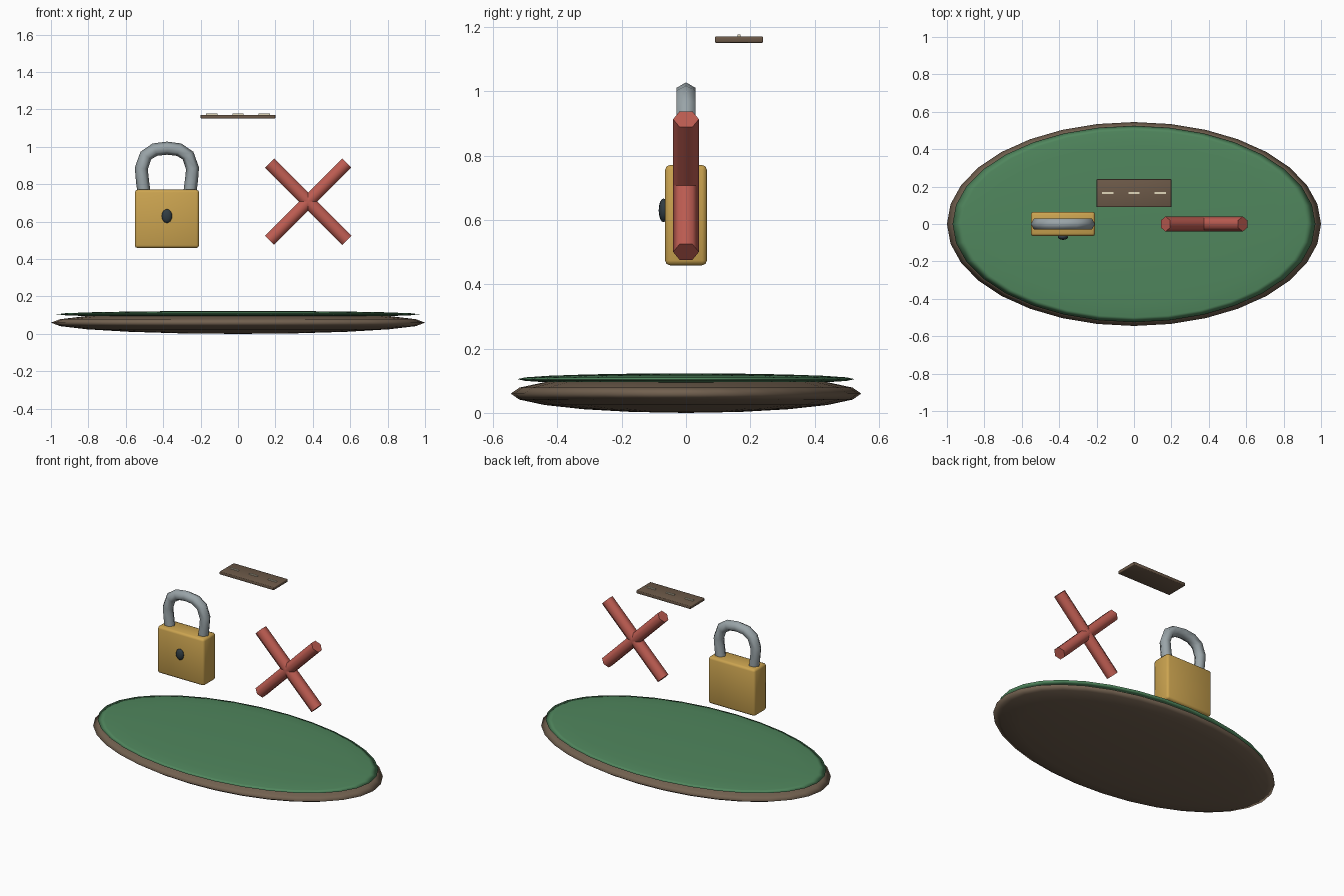
import bpy, bmesh, math
from mathutils import Vector, Matrix

if "Cube" in bpy.data.objects:
    bpy.data.objects.remove(bpy.data.objects["Cube"])


def material(name, rgb):
    m = bpy.data.materials.new(name)
    m.diffuse_color = (*rgb, 1)
    m.use_nodes = True
    m.node_tree.nodes["Principled BSDF"].inputs["Base Color"].default_value = m.diffuse_color
    return m


EARTH = material("earth", (0.17, 0.12, 0.08))
GRASS = material("grass", (0.08, 0.24, 0.11))
BRASS = material("brass", (0.60, 0.37, 0.08))
STEEL = material("steel", (0.32, 0.37, 0.39))
DARK = material("dark", (0.03, 0.045, 0.055))
RED = material("red", (0.52, 0.11, 0.085))
WOOD = material("wood", (0.15, 0.10, 0.065))
CREAM = material("cream", (0.75, 0.68, 0.50))


def finish(bm, name, mat, angle=30):
    bmesh.ops.recalc_face_normals(bm, faces=bm.faces)
    me = bpy.data.meshes.new(name)
    bm.to_mesh(me)
    bm.free()
    me.materials.append(mat)
    for p in me.polygons:
        p.use_smooth = True
    me.set_sharp_from_angle(angle=math.radians(angle))
    ob = bpy.data.objects.new(name, me)
    bpy.context.collection.objects.link(ob)
    return ob


def ellipsoid(name, loc, half, mat, seg, rings):
    bm = bmesh.new()
    bmesh.ops.create_uvsphere(
        bm, u_segments=seg, v_segments=rings, radius=1,
        matrix=Matrix.Translation(loc) @ Matrix.Diagonal((*half, 1)))
    return finish(bm, name, mat, 180)


def box(name, loc, half, mat, bevel=0.0):
    bm = bmesh.new()
    bmesh.ops.create_cube(
        bm, size=2, matrix=Matrix.Translation(loc) @ Matrix.Diagonal((*half, 1)))
    if bevel:
        bmesh.ops.bevel(bm, geom=bm.edges[:], offset=bevel, segments=2,
                        profile=0.5, affect='EDGES')
    return finish(bm, name, mat, 50)


def tube(name, points, radius, mat, start=0.0, sides=6):
    """Six-sided rod along a path in the XZ plane."""
    bm = bmesh.new()
    pts = [Vector((x, 0, z)) for x, z in points]
    rings = []
    for i, p in enumerate(pts):
        t = (pts[min(i + 1, len(pts) - 1)] - pts[max(i - 1, 0)]).normalized()
        n = Vector((-t.z, 0, t.x))
        ring = []
        for k in range(sides):
            a = start + math.tau * k / sides
            ring.append(bm.verts.new(
                p + radius * (math.cos(a) * n + math.sin(a) * Vector((0, 1, 0)))))
        rings.append(ring)
    for a, b in zip(rings, rings[1:]):
        for k in range(sides):
            j = (k + 1) % sides
            bm.faces.new((a[k], a[j], b[j], b[k]))
    bm.faces.new(rings[0])
    bm.faces.new(rings[-1])
    return finish(bm, name, mat, 70)


# oval ground with grass layer
ellipsoid("ground_base", (0, 0, 0.06), (1, 0.545, 0.06), EARTH, 32, 10)
ellipsoid("grass_top", (0, 0, 0.105), (0.97, 0.525, 0.018), GRASS, 32, 10)

# padlock
LX = -0.38
box("lock_body", (LX, 0, 0.615), (0.172, 0.065, 0.156), BRASS, 0.015)
half_path = [(-0.122, 0.75), (-0.131, 0.82), (-0.137, 0.885),
             (-0.113, 0.953), (-0.065, 0.985)]
path = half_path + [(0, 0.993)] + [(-x, z) for x, z in reversed(half_path)]
tube("lock_shackle", [(LX + x, z) for x, z in path], 0.035, STEEL)
ellipsoid("keyhole", (LX, -0.07, 0.63), (0.028, 0.015, 0.037), DARK, 12, 8)

# crossed bars
CX, CZ, D = 0.375, 0.707, 0.2065
for s, side in ((1, "rising"), (-1, "falling")):
    tube("cross_bar_" + side, [(CX - D, CZ - s * D), (CX + D, CZ + s * D)],
         0.04, RED, start=math.pi / 6)

# floating plank with dashes
box("plank", (0, 0.165, 1.161), (0.2, 0.075, 0.01), WOOD, 0.004)
for i in (-1, 0, 1):
    box(f"plank_dash_{i + 2}", (0.14 * i, 0.165, 1.172), (0.03, 0.005, 0.005), CREAM)
